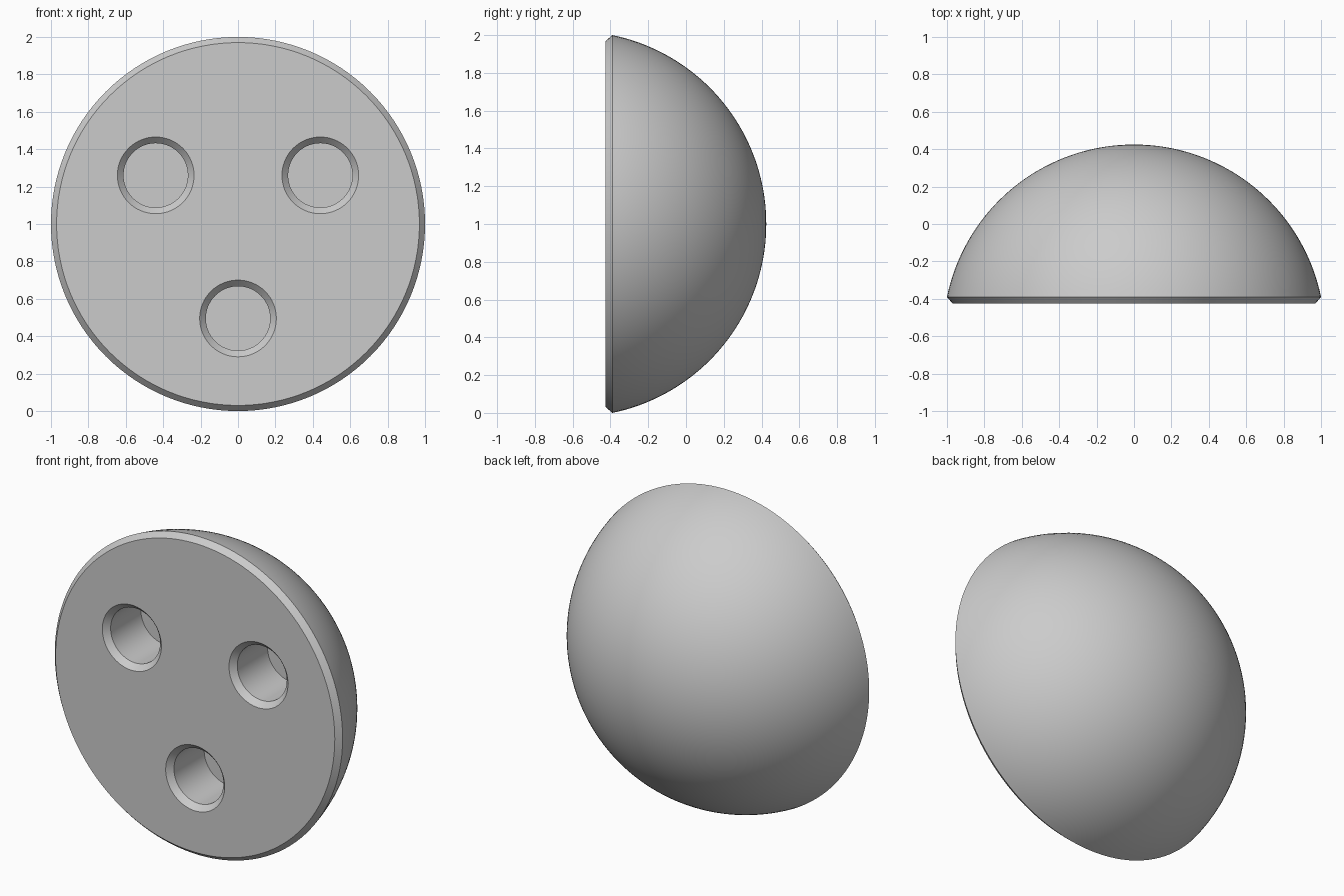
import bpy, bmesh, math
from mathutils import Matrix, Vector

if "Cube" in bpy.data.objects:
    bpy.data.objects.remove(bpy.data.objects["Cube"])

FRONT, RIM, BACK = -0.425, -0.39, 0.425   # y of flat face, widest rim, dome tip

grey = bpy.data.materials.new("light grey")
grey.diffuse_color = (0.6, 0.6, 0.6, 1)
grey.use_nodes = True
grey.node_tree.nodes["Principled BSDF"].inputs["Base Color"].default_value = grey.diffuse_color


def lathe(name, profile, x, z, steps):
    """Revolve (radius, y) points around a y-parallel axis; cap open ends."""
    bm = bmesh.new()
    verts = [bm.verts.new((r, y, 0)) for r, y in profile]
    edges = [bm.edges.new(pair) for pair in zip(verts, verts[1:])]
    bmesh.ops.spin(bm, geom=verts + edges, cent=(0, 0, 0), axis=(0, 1, 0),
                   angle=math.tau, steps=steps, use_merge=False)
    bmesh.ops.remove_doubles(bm, verts=bm.verts, dist=1e-5)
    bmesh.ops.holes_fill(bm, edges=[e for e in bm.edges if e.is_boundary], sides=0)
    bmesh.ops.recalc_face_normals(bm, faces=bm.faces)
    bm.transform(Matrix.Translation(Vector((x, 0, z))))
    mesh = bpy.data.meshes.new(name)
    bm.to_mesh(mesh)
    bm.free()
    mesh.materials.append(grey)
    obj = bpy.data.objects.new(name, mesh)
    bpy.context.collection.objects.link(obj)
    return obj


# Dome: flat front, chamfered rim, spherical back
height = BACK - RIM
radius = (1 + height ** 2) / (2 * height)
half_angle = math.asin(1 / radius)
profile = [(0.97, FRONT)]
for i in range(41):
    a = half_angle * (1 - i / 40)
    profile.append((radius * math.sin(a), BACK - radius + radius * math.cos(a)))
dome = lathe("dome", profile, 0, 1, 128)

# Three blind holes with countersunk mouths
hole = [(0.224, FRONT - 0.02), (0.172, FRONT + 0.035), (0.172, -0.09)]
bpy.context.view_layer.objects.active = dome
for x, z in ((-0.44, 1.26), (0.44, 1.26), (0, 0.495)):
    cutter = lathe("hole_cutter", hole, x, z, 64)
    cutter.hide_render = True
    cut = dome.modifiers.new("hole", 'BOOLEAN')
    cut.operation = 'DIFFERENCE'
    cut.solver = 'EXACT'
    cut.object = cutter
    bpy.ops.object.modifier_apply(modifier=cut.name)
    bpy.data.objects.remove(cutter)

# Smooth curved surfaces, crisp chamfer edges
bpy.ops.object.select_all(action='DESELECT')
dome.select_set(True)
bpy.ops.object.shade_smooth_by_angle(angle=math.radians(25))
